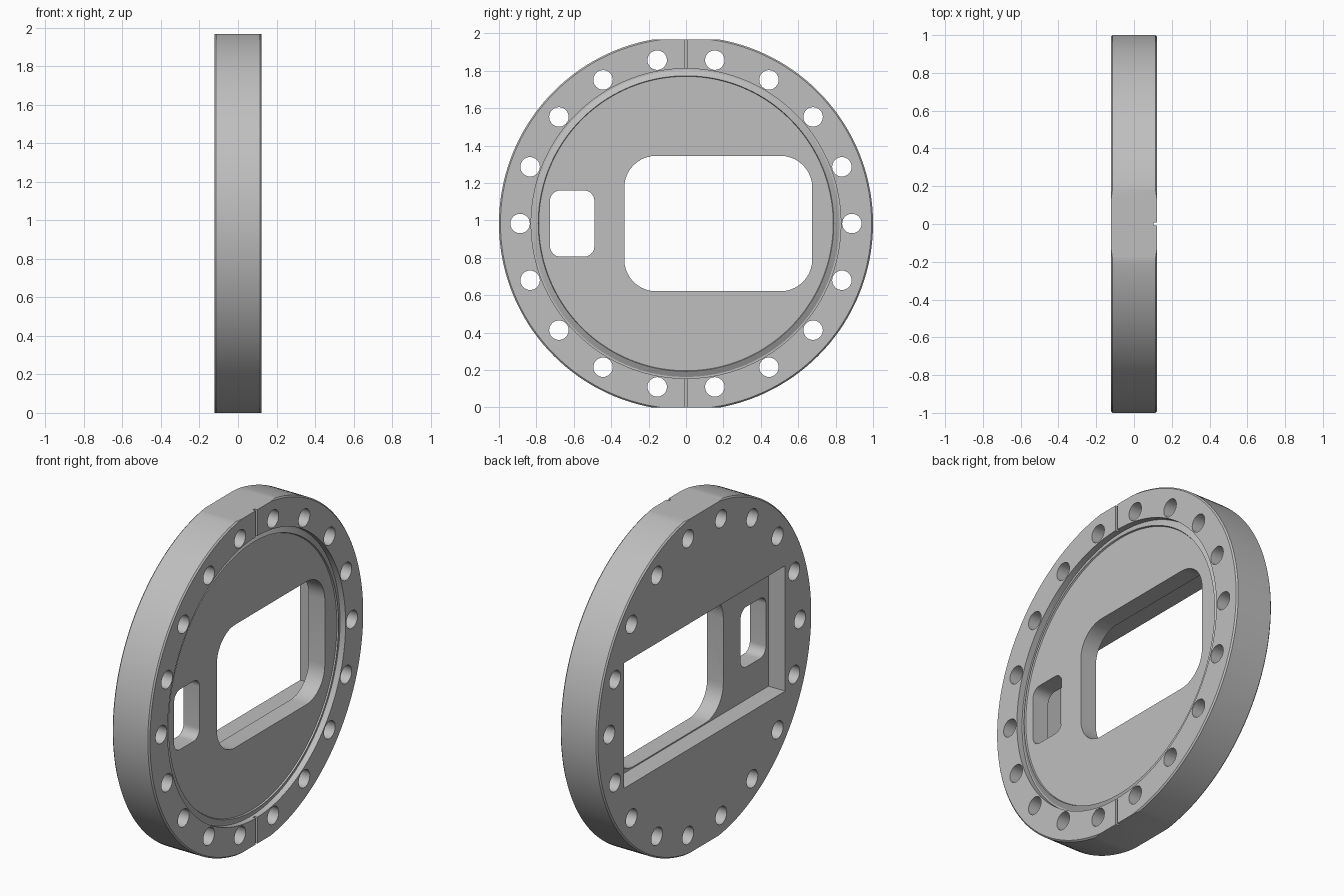
import bpy, bmesh, math
from mathutils import Matrix, Vector

cube = bpy.data.objects.get("Cube")
if cube:
    bpy.data.objects.remove(cube, do_unlink=True)

HALF = 0.121      # half thickness along x
CZ = 0.983        # height of the disc axis, also the distance to the flats

steel = bpy.data.materials.new("grey steel")
steel.use_nodes = True
GREY = (0.52, 0.52, 0.52, 1)
steel.diffuse_color = GREY
steel.node_tree.nodes["Principled BSDF"].inputs["Base Color"].default_value = GREY


def make_object(name, bm):
    bmesh.ops.recalc_face_normals(bm, faces=bm.faces)
    mesh = bpy.data.meshes.new(name)
    bm.to_mesh(mesh)
    bm.free()
    mesh.materials.append(steel)
    obj = bpy.data.objects.new(name, mesh)
    bpy.context.collection.objects.link(obj)
    return obj


def prism(bm, outline, x0, x1):
    """Extrude a (y, z) outline, relative to the disc axis, from x0 to x1."""
    face = bm.faces.new([bm.verts.new((x0, y, CZ + z)) for y, z in outline])
    moved = bmesh.ops.extrude_face_region(bm, geom=[face])["geom"]
    verts = [v for v in moved if isinstance(v, bmesh.types.BMVert)]
    bmesh.ops.translate(bm, verts=verts, vec=(x1 - x0, 0, 0))


def rectangle(y0, y1, z0, z1):
    return [(y0, z0), (y1, z0), (y1, z1), (y0, z1)]


def rounded(y0, y1, z0, z1, r, steps=10):
    corners = [(y1 - r, z1 - r), (y0 + r, z1 - r), (y0 + r, z0 + r), (y1 - r, z0 + r)]
    points = []
    for i, (cy, cz) in enumerate(corners):
        for s in range(steps + 1):
            a = (i + s / steps) * math.pi / 2
            points.append((cy + r * math.cos(a), cz + r * math.sin(a)))
    return points


def circle(cy, cz, r, n=32):
    return [(cy + r * math.cos(i * math.tau / n), cz + r * math.sin(i * math.tau / n))
            for i in range(n)]


def cut(target, name, shapes):
    """Subtract a group of non-overlapping prisms from the target."""
    bm = bmesh.new()
    for outline, x0, x1 in shapes:
        prism(bm, outline, x0, x1)
    cutter = make_object(name, bm)
    cutter.hide_render = True
    mod = target.modifiers.new(name, "BOOLEAN")
    mod.operation = "DIFFERENCE"
    mod.solver = "EXACT"
    mod.object = cutter
    bpy.context.view_layer.objects.active = target
    bpy.ops.object.modifier_apply(modifier=name)
    bpy.data.objects.remove(cutter, do_unlink=True)


# Turned disc with chamfered rim, seal groove and conical sealing ridge
profile = [(-HALF, 0), (-HALF, 0.992), (-HALF + 0.008, 1), (HALF - 0.008, 1),
           (HALF, 0.992), (HALF, 0.828), (0.085, 0.828), (0.085, 0.82),
           (0.102, 0.79), (0.093, 0.787), (0.093, 0)]
bm = bmesh.new()
verts = [bm.verts.new((x, r, CZ)) for x, r in profile]
edges = [bm.edges.new(pair) for pair in zip(verts, verts[1:])]
bmesh.ops.spin(bm, geom=verts + edges, cent=(0, 0, CZ), axis=(1, 0, 0),
               angle=math.tau, steps=144, use_duplicate=False)
bmesh.ops.remove_doubles(bm, verts=bm.verts, dist=0.0001)
bmesh.ops.dissolve_limit(bm, angle_limit=0.001, verts=bm.verts, edges=bm.edges)
flange = make_object("flange_disc", bm)

# Top and bottom flats
cut(flange, "flats", [(rectangle(-0.5, 0.5, *span), -0.3, 0.3)
                      for span in ((CZ, 1.2), (-1.2, -CZ))])

# Ring of bolt holes
bolts = []
for i in range(18):
    a = math.radians(20 * i)
    bolts.append((circle(0.887 * math.cos(a), 0.887 * math.sin(a), 0.052), -0.3, 0.3))
cut(flange, "bolt_holes", bolts)

# Large and small through windows
cut(flange, "windows", [(rounded(-0.33, 0.675, -0.362, 0.362, 0.17), -0.3, 0.3),
                        (rounded(-0.727, -0.49, -0.177, 0.177, 0.055), -0.3, 0.3)])

# Rectangular pocket in the back face
cut(flange, "back_pocket", [(rectangle(-0.75, 0.75, -0.369, 0.369), -0.3, -0.012)])

# Narrow leak-check slots across the rim
cut(flange, "leak_slots", [(rectangle(-0.008, 0.008, *span), HALF - 0.018, 0.3)
                           for span in ((0.824, 1.1), (-1.1, -0.824))])

# Smooth curved walls, keep machined edges sharp
bpy.ops.object.select_all(action="DESELECT")
flange.select_set(True)
bpy.context.view_layer.objects.active = flange
bpy.ops.object.shade_smooth_by_angle(angle=math.radians(20))
